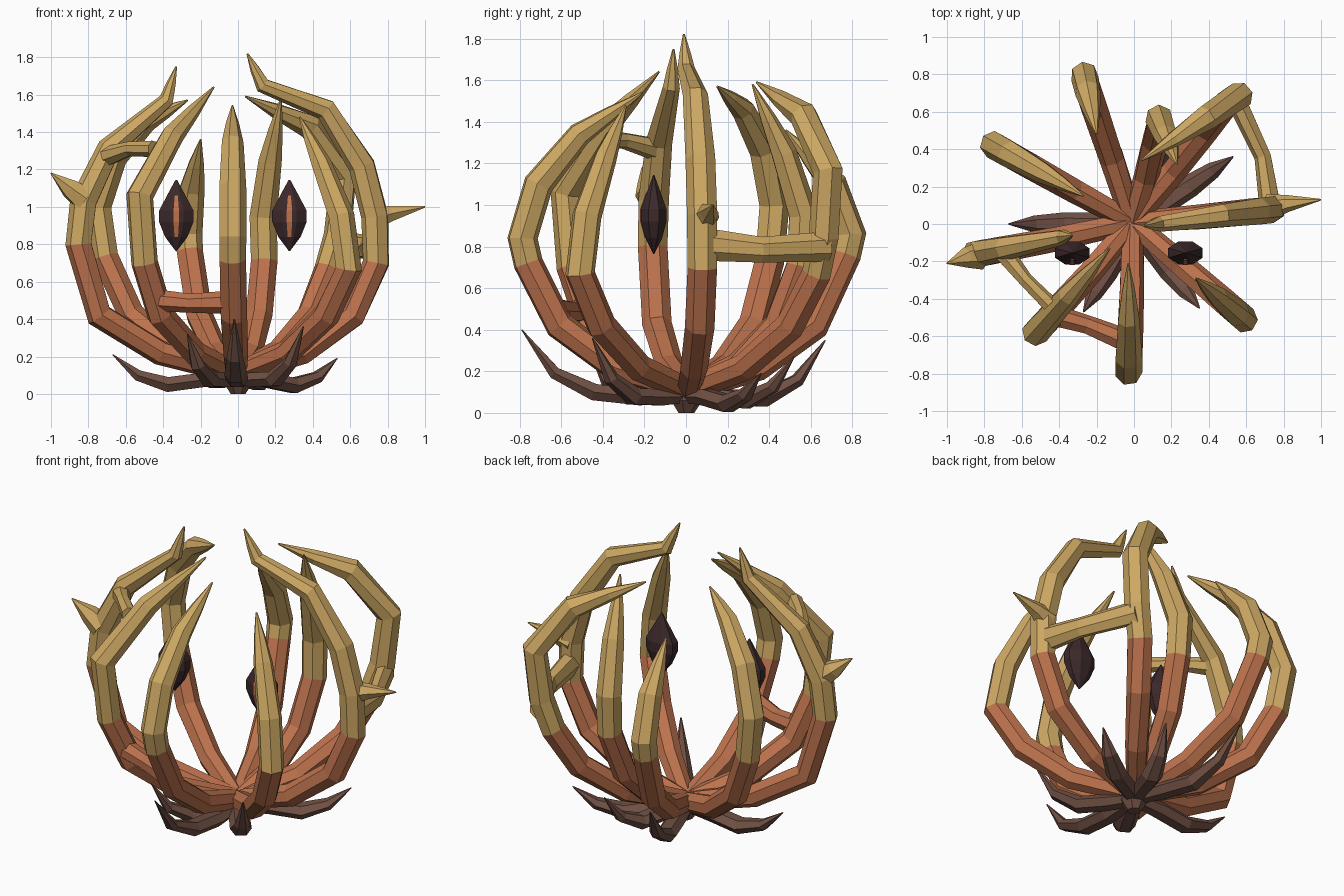
import bpy, bmesh, math
from mathutils import Vector

if "Cube" in bpy.data.objects:
    bpy.data.objects.remove(bpy.data.objects["Cube"])


def material(name, col):
    m = bpy.data.materials.new(name)
    m.diffuse_color = (*col, 1)
    m.use_nodes = True
    m.node_tree.nodes["Principled BSDF"].inputs["Base Color"].default_value = m.diffuse_color
    return m


GOLD = material("gold", (0.61, 0.39, 0.125))
RUST = material("rust_brown", (0.51, 0.17, 0.075))
BARK = material("dark_bark", (0.165, 0.082, 0.06))
EYE = material("eye_dark", (0.045, 0.022, 0.024))


def skin(name, rings, mats, split=0):
    """Joins rings of points into a closed faceted body; from ring 'split' on the last material is used."""
    bm = bmesh.new()
    rings = [[bm.verts.new(p) for p in ring] for ring in rings]
    for i, (a, b) in enumerate(zip(rings, rings[1:])):
        for k in range(len(a)):
            n = (k + 1) % len(a)
            f = bm.faces.new((a[k], a[n], b[n], b[k]))
            f.material_index = len(mats) - 1 if i >= split else 0
    bm.faces.new(rings[0])
    bm.faces.new(rings[-1]).material_index = len(mats) - 1
    bmesh.ops.recalc_face_normals(bm, faces=bm.faces[:])
    me = bpy.data.meshes.new(name)
    bm.to_mesh(me)
    bm.free()
    for m in mats:
        me.materials.append(m)
    bpy.context.collection.objects.link(bpy.data.objects.new(name, me))


def tube(name, pts, radii, mats, split=0, sides=7, flat=1.0):
    """Sweeps a tapering polygon along a path."""
    pts = [Vector(p) for p in pts]
    span = pts[-1] - pts[0]
    side = Vector((-span.y, span.x, 0)).normalized()
    rings = []
    for i, (p, r) in enumerate(zip(pts, radii)):
        a, b = pts[max(i - 1, 0)], pts[min(i + 1, len(pts) - 1)]
        t = ((p - a).normalized() + (b - p).normalized()).normalized()
        u = (side - t * side.dot(t)).normalized()
        v = t.cross(u) * flat
        rings.append([p + (u * math.cos(k * math.tau / sides) + v * math.sin(k * math.tau / sides)) * r
                      for k in range(sides)])
    skin(name, rings, mats, split)


def rib(name, joint, tip, *bends, belly=.8):
    """Cage rib: rises from the hub to the colour joint, then bends inward to the tip.
    Each bend is (share of the way from joint to tip, height)."""
    joint, tip = Vector(joint), Vector(tip)
    path = [Vector((-.01, .01, .11))]
    for share, z in ((belly * .56, .22), (belly, .42)):
        path.append(Vector((joint.x * share, joint.y * share, z)))
    path.append(joint)
    radii = [.058, .068, .073, .073]
    for share, z in bends:
        p = joint.lerp(tip, share)
        path.append(Vector((p.x, p.y, z)))
        radii.append(min(.075, .078 - .04 * share))
    # the tip keeps some thickness halfway before it sharpens
    path += [path[-1].lerp(tip, .5), tip]
    radii += [radii[-1] * .62, .005]
    tube(name, path, radii, [RUST, GOLD], split=3)


# Curved cage ribs
rib("front_rib", (-.03, -.76, .72), (-.03, -.21, 1.54), (-.05, .84), (.09, 1.1), (.45, 1.34))
rib("right_rib", (.74, .08, .7), (.05, -.01, 1.82), (.01, .95), (.11, 1.22), (.39, 1.52), (.88, 1.65), belly=.83)
rib("left_rib", (-.85, -.16, .8), (-.33, -.06, 1.75), (.05, 1.03), (.31, 1.31), (.9, 1.57), belly=.87)
rib("front_left_rib", (-.5, -.55, .7), (-.13, -.13, 1.64), (-.07, 1.06), (.4, 1.38), belly=.83)
rib("front_right_rib", (.59, -.51, .67), (.33, -.29, 1.48), (.15, .95), (.56, 1.23))
rib("back_left_rib", (-.71, .4, .73), (-.27, .15, 1.57), (-.09, 1.0), (.11, 1.27), (.51, 1.46))
rib("back_rib", (-.26, .77, .76), (-.2, .48, 1.36), (-.08, .86), (.22, 1.1))
rib("back_right_rib", (.48, .63, .67), (.04, .34, 1.59), (-.12, .85), (-.19, 1.16), (.22, 1.43))
rib("inner_back_rib", (.14, .55, .71), (.23, .32, 1.58), (-.06, .95), (.35, 1.25))

# Thorns on the outer ribs
tube("right_thorn", [(.72, .09, .94), (.82, .11, .965), (1.0, .13, 1.0)], [.07, .046, .004], [GOLD], sides=6)
tube("left_thorn", [(-.82, -.17, 1.04), (-.9, -.18, 1.1), (-1.0, -.21, 1.18)], [.075, .055, .004], [GOLD], sides=6)

# Cross branches joining neighbouring ribs
tube("lower_front_branch", [(-.43, -.49, .5), (-.25, -.54, .485), (-.03, -.63, .49)], [.06, .052, .065], [RUST])
tube("right_branch", [(.73, .09, .81), (.69, .36, .785), (.54, .68, .8)], [.06, .047, .055], [GOLD], flat=1.35)
tube("upper_left_branch", [(-.7, -.15, 1.27), (-.58, -.3, 1.31), (-.45, -.43, 1.31)], [.055, .04, .045], [GOLD])

# Dark roots: (tip, lowest height) sagging out of the hub and ending in raised points
ROOTS = [((-.67, 0, .21), .05), ((.53, .36, .19), .045), ((.35, -.45, .36), .08), ((-.02, -.79, .4), .1),
         ((-.22, .67, .35), .07), ((-.27, -.47, .32), .08), ((.2, .52, .27), .06)]
for i, ((x, y, z), low) in enumerate(ROOTS):
    path = [(0, 0, .08), (x * .28, y * .28, .075), (x * .56, y * .56, low),
            (x * .8, y * .8, low * .6 + z * .33), (x, y, z)]
    tube(f"root_{i + 1}", path, [.045, .06, .062, .045, .004], [BARK], sides=6, flat=.75)
tube("root_hub", [(0, 0, 0), (.001, 0, .06), (.002, 0, .14)], [.04, .08, .05], [BARK])

# Spindle eyes, each with a thin slit plate following its front
PROFILE = [(-.195, .004), (-.12, .06), (-.04, .092), (.02, .092), (.1, .05), (.185, .004)]
for label, x in (("left", -.33), ("right", .275)):
    skin(label + "_eye",
         [[(x + r * math.cos(k * math.tau / 8 + math.pi / 8) / math.cos(math.pi / 8),
            -.155 + .72 * r * math.sin(k * math.tau / 8 + math.pi / 8), .96 + z) for k in range(8)]
          for z, r in PROFILE], [EYE])
    rows = []
    for z, r in PROFILE[1:-1]:
        y = -.159 - r * .72 * math.cos(math.pi / 8)
        w = r * .16
        rows.append([(x - w, y, .96 + z), (x + w, y, .96 + z),
                     (x + w, y + .007, .96 + z), (x - w, y + .007, .96 + z)])
    skin(label + "_eye_slit", rows, [RUST])
